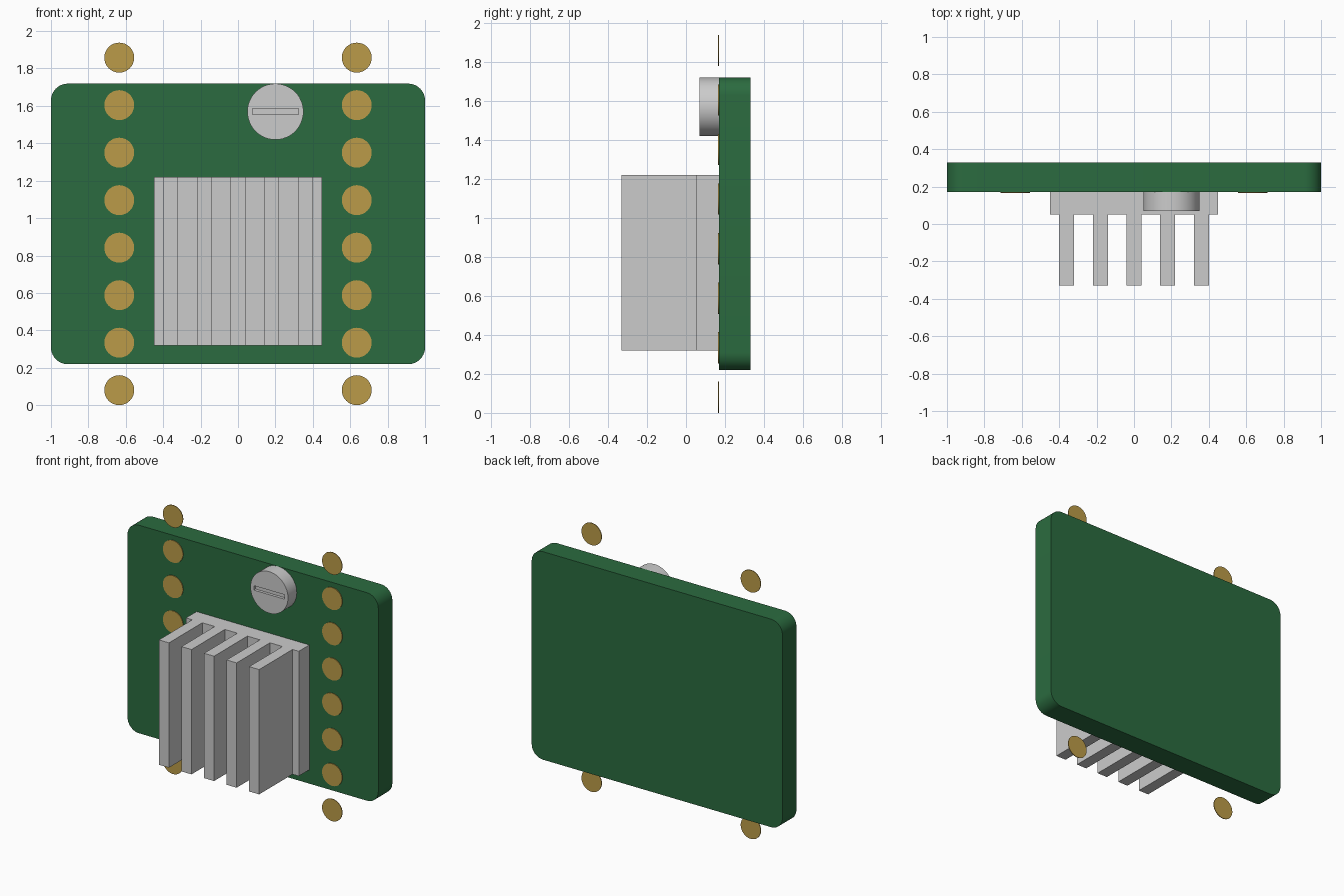
import bpy, bmesh, math
from mathutils import Vector

if "Cube" in bpy.data.objects:
    bpy.data.objects.remove(bpy.data.objects["Cube"])

FACE = 0.17      # y of the board's front face
MID = 0.969      # z of the board's centre


def material(name, color):
    m = bpy.data.materials.new(name)
    m.diffuse_color = color
    m.use_nodes = True
    m.node_tree.nodes["Principled BSDF"].inputs["Base Color"].default_value = m.diffuse_color
    return m


def prism(name, points, sweep, mat=None, smooth=False):
    """Extrude a closed planar outline along the sweep vector."""
    bm = bmesh.new()
    face = bm.faces.new([bm.verts.new(p) for p in points])
    ext = bmesh.ops.extrude_face_region(bm, geom=[face], use_keep_orig=True)
    verts = [g for g in ext["geom"] if isinstance(g, bmesh.types.BMVert)]
    bmesh.ops.translate(bm, verts=verts, vec=Vector(sweep))
    bmesh.ops.recalc_face_normals(bm, faces=bm.faces)
    mesh = bpy.data.meshes.new(name)
    bm.to_mesh(mesh)
    bm.free()
    obj = bpy.data.objects.new(name, mesh)
    bpy.context.collection.objects.link(obj)
    if mat:
        mesh.materials.append(mat)
    if smooth:
        bpy.ops.object.select_all(action="DESELECT")
        obj.select_set(True)
        bpy.context.view_layer.objects.active = obj
        bpy.ops.object.shade_smooth_by_angle(angle=math.radians(30))
    return obj


def arc(cx, y, cz, r, start, sweep, n):
    return [(cx + r * math.cos(start + sweep * i / n), y,
             cz + r * math.sin(start + sweep * i / n)) for i in range(n)]


def disc(name, cx, cz, r, y0, y1, mat=None, n=48):
    return prism(name, arc(cx, y0, cz, r, 0, math.tau, n), (0, y1 - y0, 0), mat, True)


green = material("board_green", (0.024, 0.147, 0.05, 1))
gold = material("pad_gold", (0.5, 0.33, 0.065, 1))

# Circuit board with rounded corners
r = 0.09
outline = []
for i, (sx, sz) in enumerate([(1, 1), (-1, 1), (-1, -1), (1, -1)]):
    cx, cz = sx * (1 - r), MID + sz * (0.75 - r)
    start = i * math.pi / 2
    outline += arc(cx, FACE, cz, r, start, math.pi / 2, 10)
    outline.append((cx + r * math.cos(start + math.pi / 2), FACE,
                    cz + r * math.sin(start + math.pi / 2)))
prism("circuit_board", outline, (0, 0.16, 0), green, True)

# Two columns of contact pads
for side, x in (("left", -0.635), ("right", 0.635)):
    for k in range(8):
        disc(f"pad_{side}_{k + 1}", x, MID + (k - 3.5) * 0.254, 0.08,
             FACE - 0.005, FACE, gold, 32)

# Heat sink: comb profile swept upwards
base_y, tip_y, z0 = 0.05, -0.33, 0.319
comb = [(0.45, FACE, z0), (-0.45, FACE, z0), (-0.45, base_y, z0)]
for k in range(-2, 3):
    a, b = k * 0.18 - 0.04, k * 0.18 + 0.04
    comb += [(a, base_y, z0), (a, tip_y, z0), (b, tip_y, z0), (b, base_y, z0)]
comb.append((0.45, base_y, z0))
prism("heat_sink", comb, (0, 0, 0.9))

# Trimmer dial with a screwdriver slot
px, pz = 0.2, MID + 0.6
dial = disc("trimmer_dial", px, pz, 0.15, 0.07, FACE)
w, h = 0.123, 0.016
slot = prism("slot_cutter", [(px - w, 0.05, pz - h), (px + w, 0.05, pz - h),
                             (px + w, 0.05, pz + h), (px - w, 0.05, pz + h)], (0, 0.04, 0))
slot.hide_render = True
slot.hide_viewport = True
cut = dial.modifiers.new("slot", "BOOLEAN")
cut.operation = "DIFFERENCE"
cut.solver = "EXACT"
cut.object = slot
